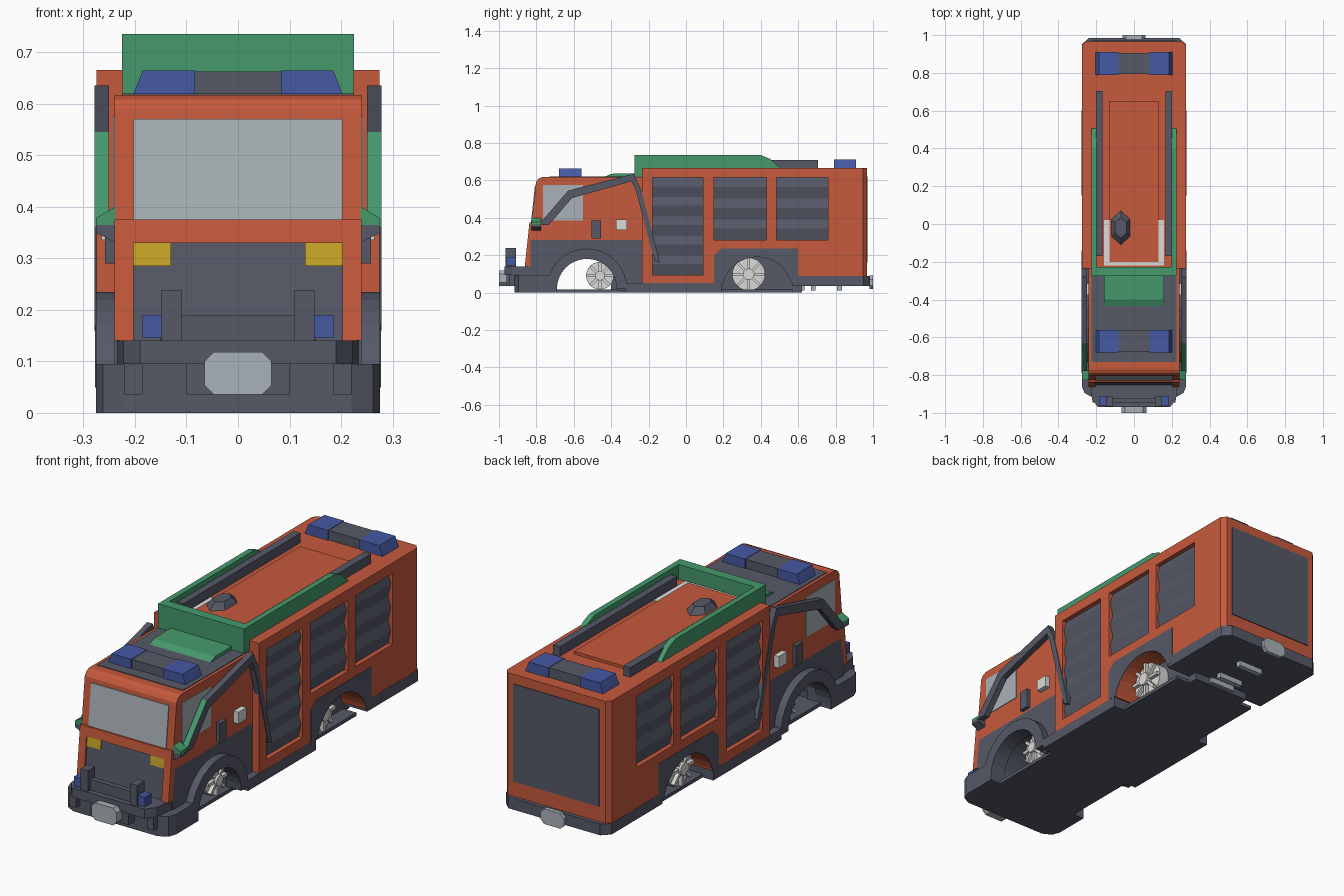
import bpy, bmesh, math
from mathutils import Matrix

if "Cube" in bpy.data.objects:
    bpy.data.objects.remove(bpy.data.objects["Cube"])


def material(name, rgb):
    m = bpy.data.materials.new(name)
    m.use_nodes = True
    m.diffuse_color = (*rgb, 1)
    m.node_tree.nodes["Principled BSDF"].inputs["Base Color"].default_value = (*rgb, 1)
    return m


RED = material("red paint", (0.57, 0.10, 0.045))
DARK = material("dark grey", (0.092, 0.10, 0.135))
GREEN = material("green", (0.06, 0.32, 0.15))
BLUE = material("blue", (0.06, 0.10, 0.37))
GLASS = material("light grey", (0.40, 0.45, 0.48))
YELLOW = material("yellow", (0.57, 0.38, 0.02))
WHITE = material("white", (0.70, 0.70, 0.69))


def finish(name, bm, mat):
    bmesh.ops.recalc_face_normals(bm, faces=bm.faces)
    mesh = bpy.data.meshes.new(name)
    bm.to_mesh(mesh)
    bm.free()
    mesh.materials.append(mat)
    ob = bpy.data.objects.new(name, mesh)
    bpy.context.collection.objects.link(ob)
    return ob


def prism(name, axis, pts, a, b, mat, pair=False):
    """Extrude a 2D outline along an axis; pair adds the mirrored copy in x."""
    bm = bmesh.new()
    for s in ((1, -1) if pair else (1,)):
        rings = []
        for t in (a, b):
            place = {"x": lambda u, v: (s * t, u, v),
                     "y": lambda u, v: (s * u, t, v),
                     "z": lambda u, v: (s * u, v, t)}[axis]
            rings.append([bm.verts.new(place(u, v)) for u, v in pts])
        n = len(pts)
        for r in rings:
            bm.faces.new(r)
        for i in range(n):
            j = (i + 1) % n
            bm.faces.new((rings[0][i], rings[0][j], rings[1][j], rings[1][i]))
    return finish(name, bm, mat)


def box(name, x, y, z, mat, pair=False):
    return prism(name, "x", rect(y, z), x[0], x[1], mat, pair)


def rect(u, v):
    return [(u[0], v[0]), (u[1], v[0]), (u[1], v[1]), (u[0], v[1])]


def octagon(cx, cz, w, h, c):
    q = [(w, h - c), (w - c, h), (c - w, h), (-w, h - c)]
    return [(cx + u, cz + v) for u, v in q] + [(cx - u, cz - v) for u, v in q]


def arc(cy, cz, r, a0, a1, n=16):
    angles = [math.radians(a0 + (a1 - a0) * i / n) for i in range(n + 1)]
    return [(cy + r * math.cos(t), cz + r * math.sin(t)) for t in angles]


def cut(ob, cutter):
    mod = ob.modifiers.new("cut", "BOOLEAN")
    mod.operation, mod.solver, mod.object = "DIFFERENCE", "EXACT", cutter
    bpy.context.view_layer.objects.active = ob
    bpy.ops.object.modifier_apply(modifier=mod.name)
    bpy.data.objects.remove(cutter)


REAR, FRONT = (0.38, 0.0), (-0.53, 0.02)

# Rear body with wheel opening and shutter recesses
outline = [(-0.275, -0.235), (0.275, -0.235), (0.275, 0.945), (0.255, 0.967),
           (-0.255, 0.967), (-0.275, 0.945)]
body = prism("rear_body", "z", outline, 0.048, 0.665, RED)
cut(body, prism("cutter", "x", arc(*REAR, 0.19, 0, 345, 32), -0.4, 0.4, RED))
shutters = [((-0.18, 0.09), (0.095, 0.615)), ((0.15, 0.43), (0.28, 0.615)),
            ((0.485, 0.76), (0.28, 0.615))]
for i, (y, z) in enumerate(shutters):
    cut(body, box("cutter", (0.25, 0.35), y, z, RED, True))
    # Slatted roller shutter filling the recess
    n = 5 if i == 0 else 3
    step = (z[1] - z[0]) / n
    face = []
    for k in range(n):
        face += [(0.253, z[0] + k * step), (0.267, z[0] + (k + 0.55) * step)]
    pts = [(0.245, z[0])] + face + [(0.253, z[1]), (0.245, z[1])]
    prism(f"roller_shutter_{i + 1}", "y", pts, y[0], y[1], DARK, True)

# Dark lower panels around the rear wheels
surround = arc(*REAR, 0.19, 15, 165)
surround = [(0.60, 0.05)] + surround + [(0.15, 0.05), (0.15, 0.20), (0.19, 0.235), (0.60, 0.235)]
prism("rear_wheel_surround", "x", surround, 0.272, 0.277, DARK, True)
box("side_skirt", (0.15, 0.276), (-0.32, 0.19), (0, 0.05), DARK, True)
prism("rear_bumper", "z", [(-0.276, 0.57), (0.276, 0.57), (0.276, 0.95), (0.24, 0.985),
                           (-0.24, 0.985), (-0.276, 0.95)], 0.035, 0.088, DARK)
box("rear_shutter", (-0.225, 0.225), (0.96, 0.971), (0.16, 0.62), DARK)
prism("rear_plate", "y", octagon(0, 0.055, 0.062, 0.036, 0.02), 0.98, 1.0, GLASS)
for i, y in enumerate((0.62, 0.68, 0.82)):
    box(f"underside_step_{i + 1}", (-0.065, 0.065), (y - 0.013, y + 0.013), (0.01, 0.04), GLASS)

# Chassis
box("chassis_core", (-0.15, 0.15), (-0.40, 0.62), (0.0, 0.24), DARK)
box("floor_plate", (-0.22, 0.22), (-0.86, 0.57), (0, 0.016), DARK)

# Cab
cab_side = [(-0.835, 0.28), (-0.802, 0.59), (-0.79, 0.608), (-0.77, 0.617), (-0.23, 0.617), (-0.23, 0.28)]
prism("cab", "x", cab_side, -0.24, 0.24, RED)
lower = prism("cab_lower", "x", rect((-0.832, -0.23), (0.01, 0.28)), -0.24, 0.24, DARK)
cut(lower, prism("cutter", "x", arc(*FRONT, 0.17, 0, 345, 32), -0.4, 0.4, DARK))
box("cab_roof_panel", (-0.225, 0.225), (-0.73, -0.236), (0.61, 0.62), DARK)
box("cab_side_window", (0.236, 0.243), (-0.765, -0.55), (0.385, 0.575), GLASS, True)
box("door_handle", (0.23, 0.258), (-0.505, -0.455), (0.29, 0.385), DARK, True)
box("side_lamp", (0.23, 0.265), (-0.375, -0.315), (0.335, 0.39), WHITE, True)


def front_panel(name, x, z, mat, thick, pair=False):
    slope = lambda h: -0.835 + (h - 0.28) * 0.107
    a, b = slope(z[0]), slope(z[1])
    pts = [(a - thick, z[0]), (b - thick, z[1]), (b + 0.02, z[1]), (a + 0.02, z[0])]
    prism(name, "x", pts, x[0], x[1], mat, pair)


# Cab front: windscreen, grille, headlights, red pillars
front_panel("windscreen", (-0.203, 0.203), (0.375, 0.57), GLASS, 0.004)
front_panel("grille", (-0.203, 0.203), (0.14, 0.33), DARK, 0.003)
front_panel("headlight", (0.13, 0.203), (0.285, 0.33), YELLOW, 0.007, True)
front_panel("front_pillar", (0.203, 0.24), (0.14, 0.375), RED, 0.012, True)
front_panel("front_sill", (-0.203, 0.203), (0.33, 0.375), RED, 0.012)

# Front fenders and bumper
fender = arc(*FRONT, 0.215, 0, 180) + arc(*FRONT, 0.16, 180, 0)
prism("front_fender", "x", fender, 0.2, 0.276, DARK, True)
box("fender_front_foot", (0.15, 0.276), (-0.86, -0.69), (0, 0.095), DARK, True)
prism("bumper_base", "z", [(-0.276, -0.78), (-0.276, -0.86), (-0.262, -0.895), (-0.22, -0.917),
                           (0.22, -0.917), (0.262, -0.895), (0.276, -0.86), (0.276, -0.78)],
      0, 0.095, DARK)
nose = [(-0.235, -0.82), (-0.222, -0.93), (-0.19, -0.97), (0.19, -0.97), (0.222, -0.93), (0.235, -0.82)]
prism("bumper_top", "z", nose, 0.095, 0.14, DARK)
box("bumper_end", (0.185, 0.22), (-0.945, -0.89), (0.036, 0.096), DARK, True)
box("winch_housing", (-0.10, 0.10), (-0.96, -0.90), (0.036, 0.096), DARK)
prism("winch_plate", "y", octagon(0, 0.077, 0.065, 0.041, 0.018), -1.0, -0.955, GLASS)
box("bull_bar_post", (0.11, 0.148), (-0.965, -0.91), (0.10, 0.238), DARK, True)
box("bull_bar_cross", (-0.15, 0.15), (-0.945, -0.92), (0.14, 0.19), DARK)
box("bumper_lamp", (0.148, 0.185), (-0.96, -0.91), (0.145, 0.19), BLUE, True)

# Bent side bars, with the leading face green
bar_pts = [(-0.79, 0.36), (-0.63, 0.545), (-0.28, 0.635), (-0.24, 0.55), (-0.14, 0.16),
           (-0.168, 0.17), (-0.268, 0.545), (-0.29, 0.595), (-0.61, 0.505), (-0.735, 0.36)]
bar = prism("side_bar", "x", bar_pts, 0.25, 0.278, DARK, True)
bar.data.materials.append(GREEN)
for p in bar.data.polygons:
    if p.normal.y < -0.5 and p.normal.z > 0.5 and p.center.z < 0.5:
        p.material_index = 1
wedge = [(0.238, 0.365), (0.276, 0.365), (0.276, 0.378), (0.238, 0.40)]
prism("mirror_top", "y", wedge, -0.825, -0.775, GREEN, True)
prism("mirror_base", "y", [(0.238, 0.33), (0.276, 0.35), (0.276, 0.365), (0.238, 0.365)],
      -0.825, -0.775, DARK, True)


# Light bars
def light_bar(name, y, z):
    box(name + "_centre", (-0.09, 0.09), (y - 0.055, y + 0.055), (z, z + 0.046), DARK)
    ends = [(0.083, z), (0.204, z), (0.185, z + 0.048), (0.083, z + 0.048)]
    prism(name + "_lamp", "y", ends, y - 0.06, y + 0.06, BLUE, True)


light_bar("front_light_bar", -0.62, 0.616)
light_bar("rear_light_bar", 0.85, 0.664)

# Roof equipment
rail = [(-0.275, 0.655), (-0.275, 0.735), (0.40, 0.735), (0.45, 0.715), (0.51, 0.66)]
prism("roof_guard_side", "x", rail, 0.198, 0.225, GREEN, True)
box("roof_guard_front", (-0.224, 0.224), (-0.276, -0.228), (0.617, 0.735), GREEN)
prism("roof_deflector", "x", [(-0.44, 0.617), (-0.40, 0.635), (-0.27, 0.637), (-0.27, 0.617)],
      -0.16, 0.16, GREEN)
box("roof_rail", (0.166, 0.202), (-0.17, 0.705), (0.66, 0.71), DARK, True)
box("roof_deck", (-0.13, 0.13), (-0.20, 0.65), (0.66, 0.678), RED)
box("roof_strip_side", (0.13, 0.158), (-0.20, 0.02), (0.66, 0.672), WHITE, True)
box("roof_strip_front", (-0.158, 0.158), (-0.22, -0.20), (0.66, 0.672), WHITE)

# Faceted roof hatch
bm = bmesh.new()
bmesh.ops.create_cone(bm, cap_ends=True, segments=6, radius1=0.092, radius2=0.055, depth=0.03,
                      matrix=Matrix.Translation((-0.07, -0.02, 0.692)) @ Matrix.Diagonal((0.62, 1, 1, 1)))
finish("roof_hatch", bm, DARK)

# Wheels: white rims with hub and spokes
for name, y, z, r in (("rear_wheel", 0.335, 0.098, 0.088), ("front_wheel", -0.46, 0.09, 0.074)):
    ring = arc(y, z, r, 0, 360, 24)[:-1]
    prism(name, "x", ring, 0.15, 0.20, WHITE, True)
    prism(name + "_hub", "x", arc(y, z, r * 0.35, 0, 330, 11), 0.19, 0.228, WHITE, True)
    for k in range(8):
        a = math.tau * k / 8
        c, s = math.cos(a), math.sin(a)
        spoke = [(y + u * c - v * s, z + u * s + v * c) for u, v in rect((r * 0.3, r * 0.97), (-0.007, 0.007))]
        prism(f"{name}_spoke_{k + 1}", "x", spoke, 0.195, 0.218, WHITE, True)
